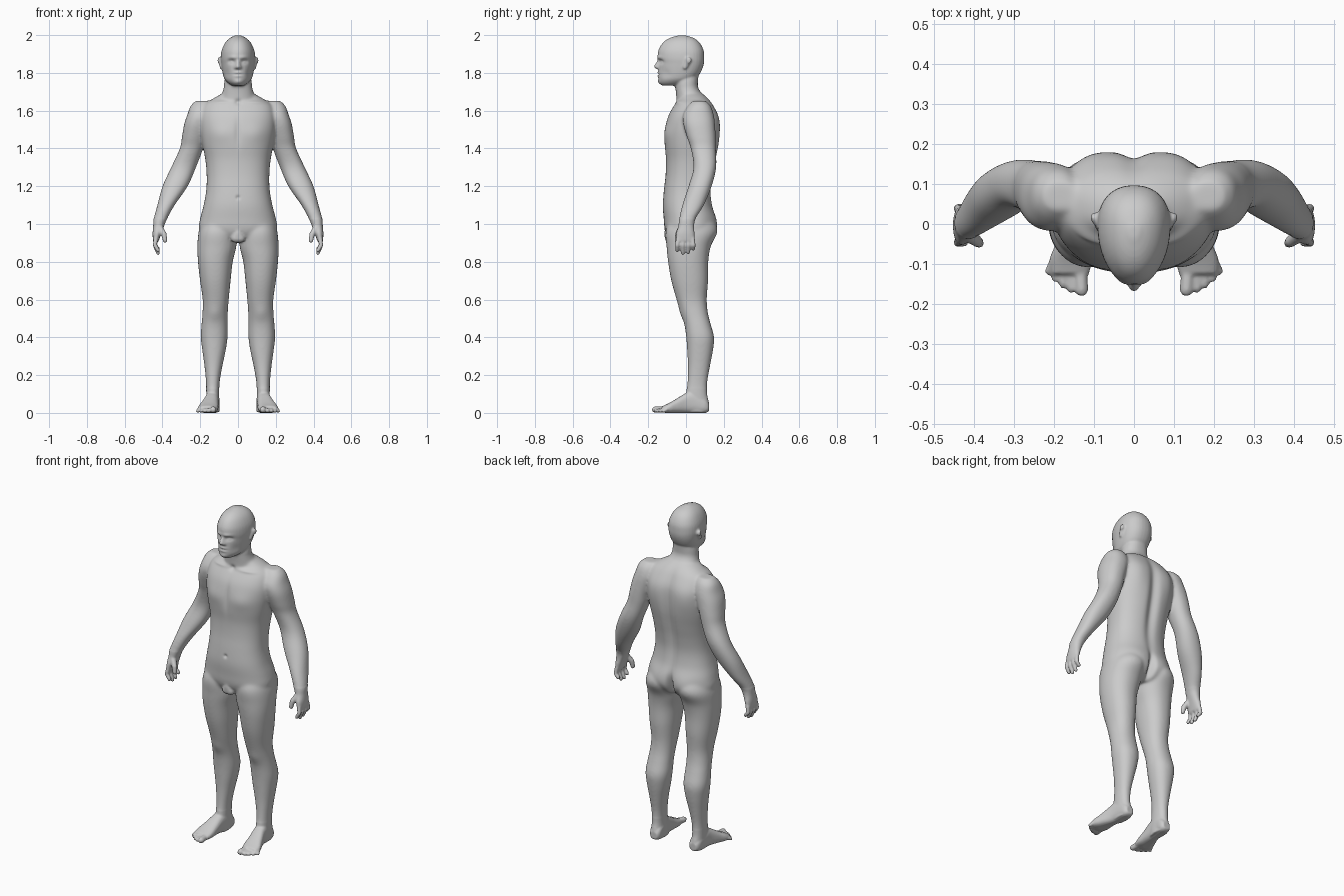
import bpy, bmesh, math
from mathutils import Vector

bm = bmesh.new()
VOXEL = 0.0055


def catmull(a, b, c, d, t):
    return tuple(0.5 * (2 * q + (r - p) * t + (2 * p - 5 * q + 4 * r - s) * t * t
                        + (3 * q - p - 3 * r + s) * t ** 3) for p, q, r, s in zip(a, b, c, d))


def loft(rows, side=1, axis='z', n=2.2, taper=0.0, seg=36, steps=4):
    """Rows of (position, centre x, half width, low, high), smoothly interpolated."""
    pts = []
    for i in range(len(rows) - 1):
        quad = [rows[max(0, min(len(rows) - 1, i + k))] for k in (-1, 0, 1, 2)]
        pts += [catmull(*quad, s / steps) for s in range(steps)]
    pts.append(rows[-1])
    rings = []
    for t, cx, hw, lo, hi in pts:
        ring = []
        for k in range(seg):
            a = 2 * math.pi * k / seg
            c = math.copysign(abs(math.cos(a)) ** (2 / n), math.cos(a))
            s = math.copysign(abs(math.sin(a)) ** (2 / n), math.sin(a))
            x = side * (cx + hw * c * (1 + taper * s))
            v = (lo + hi) / 2 + (hi - lo) / 2 * s
            ring.append(bm.verts.new((x, v, t) if axis == 'z' else (x, t, v)))
        rings.append(ring)
    faces = [bm.faces.new(rings[0]), bm.faces.new(rings[-1][::-1])]
    for r0, r1 in zip(rings, rings[1:]):
        for k in range(seg):
            m = (k + 1) % seg
            faces.append(bm.faces.new((r0[k], r1[k], r1[m], r0[m])))
    bmesh.ops.recalc_face_normals(bm, faces=faces)


def hull(balls, side=1, scale=(1, 1, 1), count=60):
    """Convex skin around balls (x, y, z, radius)."""
    part = bmesh.new()
    for x, y, z, r in balls:
        for i in range(count):
            h = 1 - 2 * (i + .5) / count
            w, a = math.sqrt(1 - h * h), i * 2.39996
            part.verts.new((side * x + r * scale[0] * w * math.cos(a),
                            y + r * scale[1] * w * math.sin(a), z + r * scale[2] * h))
    bmesh.ops.convex_hull(part, input=part.verts[:])
    bmesh.ops.delete(part, geom=[v for v in part.verts if not v.link_faces], context='VERTS')
    bmesh.ops.recalc_face_normals(part, faces=part.faces[:])
    tmp = bpy.data.meshes.new("part")
    part.to_mesh(tmp)
    part.free()
    bm.from_mesh(tmp)
    bpy.data.meshes.remove(tmp)


def chain(balls, side=1):
    for a, b in zip(balls, balls[1:]):
        hull([a, b], side)


# Head
loft([(1.999, 0, .012, -.035, -.005), (1.985, 0, .042, -.085, .04), (1.96, 0, .067, -.122, .072),
      (1.92, 0, .085, -.146, .093), (1.88, 0, .09, -.150, .097), (1.85, 0, .088, -.146, .095),
      (1.82, 0, .084, -.146, .086), (1.79, 0, .078, -.147, .07), (1.765, 0, .069, -.146, .045),
      (1.745, 0, .05, -.14, .01), (1.732, 0, .028, -.125, -.02)], taper=.14)
# Nose
hull([(0, -.141, 1.87, .008), (0, -.158, 1.834, .011), (.012, -.146, 1.828, .009), (-.012, -.146, 1.828, .009)])
# Neck
loft([(1.81, 0, .06, -.06, .07), (1.76, 0, .071, -.058, .064), (1.72, 0, .076, -.056, .066),
      (1.68, 0, .088, -.052, .092), (1.62, 0, .1, -.05, .12)])
# Torso
loft([(1.69, 0, .085, -.035, .09), (1.665, 0, .13, -.035, .118), (1.63, 0, .18, -.062, .143),
      (1.57, 0, .2, -.095, .17), (1.5, 0, .2, -.110, .177), (1.42, 0, .188, -.113, .174),
      (1.34, 0, .173, -.106, .16), (1.26, 0, .166, -.108, .143), (1.18, 0, .168, -.117, .133),
      (1.1, 0, .182, -.123, .14), (1.03, 0, .2, -.118, .157), (.97, 0, .207, -.112, .155),
      (.925, 0, .17, -.09, .13), (.905, 0, .1, -.06, .1)], n=2.35, seg=48)
# Groin
hull([(0, -.09, .955, .025), (.014, -.088, .925, .024), (-.014, -.088, .925, .024)])

for side in (1, -1):
    # Ear
    hull([(.093, .012, 1.868, .017), (.09, -.006, 1.83, .011)], side, (.6, 1, 1))
    hull([(.102, .016, 1.866, .013)], side, (.5, 1, 1.3))
    # Arm and palm
    loft([(1.652, .185, .04, .035, .105), (1.625, .193, .058, .01, .13), (1.58, .2, .068, -.015, .145),
          (1.53, .215, .07, -.015, .152), (1.46, .232, .065, .005, .157), (1.4, .246, .062, .025, .158),
          (1.3, .288, .066, .04, .16), (1.2, .333, .067, .013, .136), (1.1, .381, .046, -.02, .095),
          (1.03, .41, .036, -.036, .052), (.99, .42, .029, -.04, .043), (.95, .429, .023, -.052, .045),
          (.91, .435, .015, -.053, .045)], side)
    # Fingers
    for y, low in ((-.046, .852), (-.017, .838), (.012, .842), (.039, .86)):
        chain([(.434, y * .9, .925, .0125), (.44, y, .888, .0115), (.423, y, low + .008, .0105)], side)
    # Thumb
    chain([(.415, -.025, .98, .018), (.392, -.043, .945, .015), (.386, -.048, .912, .012)], side)
    # Leg
    loft([(1.03, .1, .08, -.08, .13), (.96, .108, .1, -.108, .158), (.88, .112, .103, -.103, .13),
          (.8, .12, .092, -.095, .118), (.7, .12, .081, -.078, .117), (.6, .118, .069, -.05, .11),
          (.53, .121, .067, -.026, .116), (.47, .124, .069, -.009, .131), (.4, .126, .071, .001, .149),
          (.33, .127, .062, .006, .143), (.25, .13, .048, .01, .128), (.17, .133, .037, .008, .114),
          (.1, .134, .034, 0, .112), (.05, .132, .035, -.01, .122), (.004, .131, .032, -.01, .118)], side)
    # Foot
    loft([(.122, .13, .022, .01, .05), (.1, .131, .034, -.001, .08), (.04, .135, .036, -.001, .115),
          (0, .14, .038, -.001, .105), (-.05, .15, .046, -.001, .075), (-.09, .158, .053, -.001, .052),
          (-.125, .16, .048, .002, .036)], side, 'y', 2.6)
    # Toes
    for x, y, r in ((.131, -.164, .017), (.157, -.161, .0115), (.177, -.15, .011), (.196, -.135, .0105), (.213, -.118, .01)):
        chain([(x * .85 + .024, -.1, .02, r), (x, y, r, r)], side)

raw = bpy.data.meshes.new("body")
bm.to_mesh(raw)
bm.free()
body = bpy.data.objects.new("body", raw)
bpy.context.collection.objects.link(body)


def bake():
    dg = bpy.context.evaluated_depsgraph_get()
    mesh = bpy.data.meshes.new_from_object(body.evaluated_get(dg))
    body.modifiers.clear()
    body.data = mesh
    return mesh


# Fuse all parts into one skin
rm = body.modifiers.new("fuse", 'REMESH')
rm.mode = 'VOXEL'
rm.voxel_size = VOXEL
mesh = bake()

# Soften the joins, more on the trunk and limbs than on face, hands and feet
group = body.vertex_groups.new(name="trunk")
group.add([v.index for v in mesh.vertices
           if .13 < v.co.z < 1.73 and not (abs(v.co.x) > .33 and v.co.z < 1.03)
           and not (abs(v.co.x) < .05 and v.co.z < .96 and v.co.y < 0)], 1, 'REPLACE')
for name, count, vg in (("soften_all", 3, ""), ("soften_trunk", 28, "trunk")):
    sm = body.modifiers.new(name, 'SMOOTH')
    sm.factor, sm.iterations, sm.vertex_group = .5, count, vg
mesh = bake()

# Sculpted details: centre, reach, push along y
details = [
    ((.034, -.14, 1.86), (.019, .05, .012), .014),      # eye socket
    ((.034, -.13, 1.857), (.010, .04, .006), -.006),    # eyeball
    ((.03, -.15, 1.882), (.026, .04, .009), -.005),     # brow
    ((.06, -.11, 1.795), (.018, .05, .025), .007),      # cheek hollow
    ((0, -.15, 1.792), (.024, .04, .004), .005),        # mouth line
    ((0, -.15, 1.801), (.02, .04, .006), -.005),        # upper lip
    ((0, -.15, 1.783), (.018, .04, .005), -.005),       # lower lip
    ((0, -.145, 1.752), (.022, .04, .012), -.005),      # chin
    ((0, .16, 1.36), (.03, .08, .26), -.02),            # spine
    ((.11, .16, 1.53), (.07, .07, .1), .012),           # shoulder blade
    ((0, .15, .96), (.018, .08, .07), -.035),           # seat cleft
    ((.085, .14, .985), (.065, .07, .065), .012),       # seat
    ((.09, -.1, 1.48), (.07, .05, .05), -.008),         # chest muscle
    ((0, -.11, 1.49), (.016, .05, .08), .006),          # breastbone
    ((0, -.05, 1.645), (.016, .04, .014), .01),         # throat notch
    ((.1, -.04, 1.645), (.07, .04, .01), -.007),        # collar bone
    ((0, -.12, 1.14), (.01, .04, .01), .008),           # navel
    ((.122, -.02, .53), (.035, .05, .04), -.006),       # kneecap
]
for v in mesh.vertices:
    p, push = v.co.copy(), 0
    for (cx, cy, cz), (rx, ry, rz), amount in details:
        dz = (p.z - cz) / rz
        if abs(dz) < 2.5:
            dx, dy = (abs(p.x) - cx) / rx, (p.y - cy) / ry
            push += amount * math.exp(-dx * dx - dy * dy - dz * dz)
    v.co.y += push
    v.co.z = max(v.co.z, 0)
mesh.shade_smooth()
mesh.name = "body"
